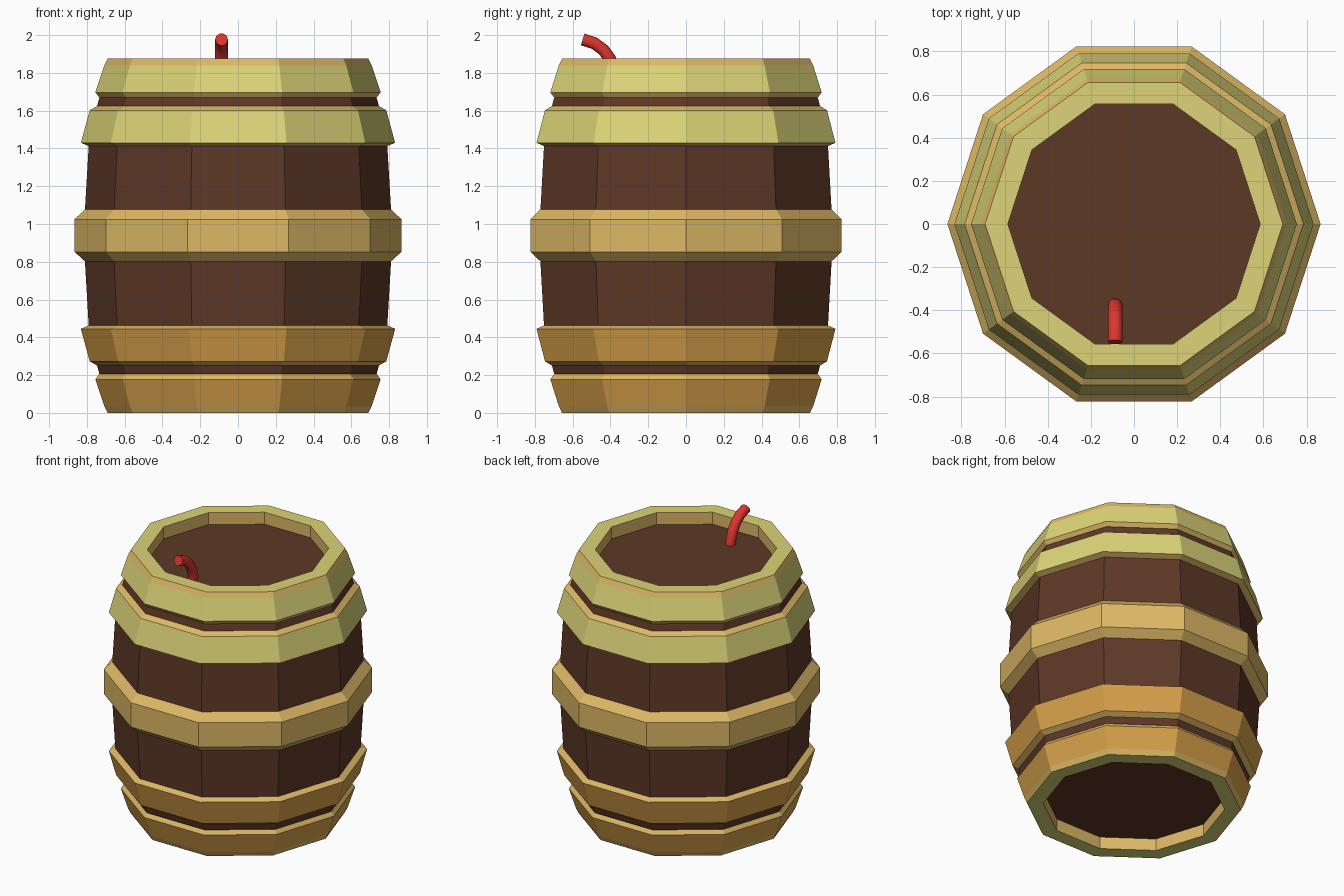
import bpy, bmesh, math

if "Cube" in bpy.data.objects:
    bpy.data.objects.remove(bpy.data.objects["Cube"])

SIDES = 10
MID_Z = 0.9375   # height of the barrel's mirror plane


def srgb(h):
    vals = [int(h[i:i + 2], 16) / 255 for i in (0, 2, 4)]
    return [v / 12.92 if v <= 0.04045 else ((v + 0.055) / 1.055) ** 2.4 for v in vals] + [1]


def material(name, h):
    m = bpy.data.materials.new(name)
    m.diffuse_color = srgb(h)
    m.use_nodes = True
    m.node_tree.nodes["Principled BSDF"].inputs["Base Color"].default_value = m.diffuse_color
    return m


wood = material("dark_wood", "5D3826")
tan = material("tan_edge", "DDB865")
yellow = material("pale_yellow", "DCD478")
orange = material("orange_brown", "D6A04A")
red = material("fuse_red", "DC352F")


def lathe(name, profile, mats, slots=None, closed=True):
    """Spin (radius, z) points round z as a ten-sided shell; slots colour each strip."""
    bm = bmesh.new()
    rings = [[bm.verts.new((r * math.cos(2 * math.pi * i / SIDES),
                            r * math.sin(2 * math.pi * i / SIDES), z))
              for i in range(SIDES)] for r, z in profile]
    n = len(rings)
    for k in range(n if closed else n - 1):
        a, b = rings[k], rings[(k + 1) % n]
        for i in range(SIDES):
            j = (i + 1) % SIDES
            f = bm.faces.new((a[i], a[j], b[j], b[i]))
            f.material_index = slots[k] if slots else 0
    if not closed:
        bm.faces.new(rings[0])
        bm.faces.new(rings[-1])
    bmesh.ops.recalc_face_normals(bm, faces=bm.faces)
    me = bpy.data.meshes.new(name)
    bm.to_mesh(me)
    bm.free()
    for m in mats:
        me.materials.append(m)
    ob = bpy.data.objects.new(name, me)
    bpy.context.collection.objects.link(ob)
    return ob


def flip(profile):
    return [(r, 2 * MID_Z - z) for r, z in profile]


# Wooden body with flat lids sunk below the rims
half = [(0.65, 1.79), (0.735, 1.665), (0.75, 1.61), (0.79, 1.42), (0.81, 1.08)]
lathe("barrel_body", half + flip(half)[::-1], [wood], closed=False)

# Rim hoops: slot 0 is the edge colour, 1 the outer side, 2 the flat end
rim = [(0.735, 1.67), (0.755, 1.697), (0.708, 1.84), (0.69, 1.875), (0.585, 1.875), (0.585, 1.78)]
rim_slots = [0, 1, 0, 2, 0, 0]
lathe("top_rim_hoop", rim, [tan, yellow, yellow], rim_slots)
lathe("bottom_rim_hoop", flip(rim), [tan, orange, yellow], rim_slots)

# Shoulder hoops
hoop = [(0.785, 1.41), (0.832, 1.43), (0.785, 1.602), (0.745, 1.625), (0.70, 1.52)]
hoop_slots = [0, 1, 0, 0, 0]
lathe("upper_hoop", hoop, [tan, yellow], hoop_slots)
lathe("lower_hoop", flip(hoop), [tan, orange], hoop_slots)

# Wide middle hoop
lathe("middle_hoop", [(0.808, 0.80), (0.865, 0.852), (0.865, 1.025), (0.808, 1.08)], [tan])

# Bent fuse standing on the lid
curve = bpy.data.curves.new("fuse", 'CURVE')
curve.dimensions = '3D'
curve.bevel_depth = 0.034
curve.bevel_resolution = 3
curve.use_fill_caps = True
path = [(-0.375, 1.77), (-0.382, 1.82), (-0.403, 1.875), (-0.437, 1.922), (-0.485, 1.957), (-0.547, 1.977)]
sp = curve.splines.new('POLY')
sp.points.add(len(path) - 1)
for p, (y, z) in zip(sp.points, path):
    p.co = (-0.087, y, z, 1)
curve.materials.append(red)
fuse = bpy.data.objects.new("fuse", curve)
bpy.context.collection.objects.link(fuse)
bpy.context.view_layer.objects.active = fuse
fuse.select_set(True)
bpy.ops.object.convert(target='MESH')
bpy.ops.object.shade_smooth_by_angle(angle=math.radians(40))
